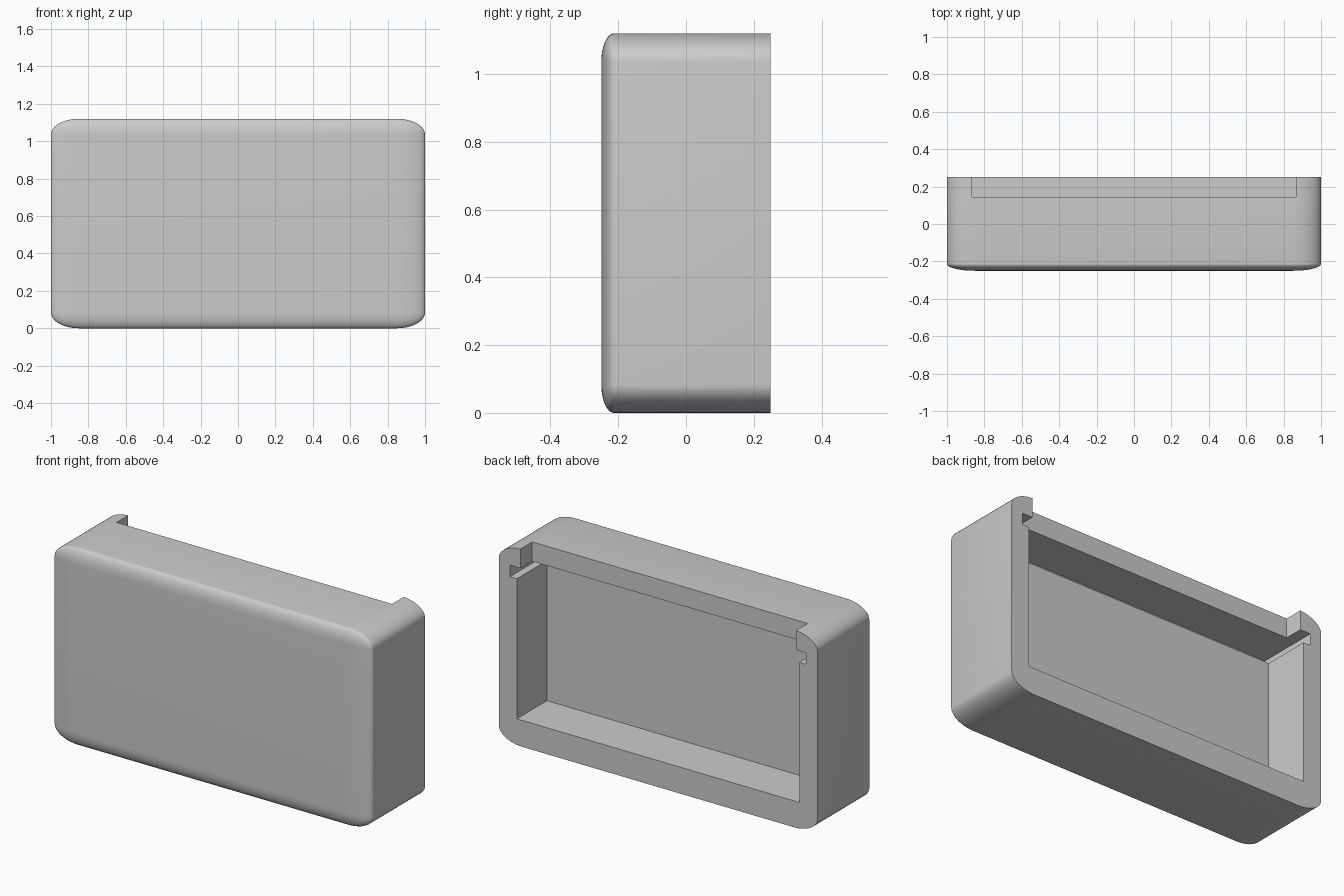
import bpy
import bmesh
from math import radians

default = bpy.data.objects.get("Cube")
if default:
    bpy.data.objects.remove(default, do_unlink=True)

# Single grey plastic
grey = bpy.data.materials.new("grey_plastic")
grey.use_nodes = True
colour = (0.6, 0.6, 0.6, 1)
grey.diffuse_color = colour
grey.node_tree.nodes["Principled BSDF"].inputs["Base Color"].default_value = colour

WIDTH, DEPTH, HEIGHT = 2.0, 0.5, 1.12


def add_object(name, bm):
    mesh = bpy.data.meshes.new(name)
    bm.to_mesh(mesh)
    bm.free()
    mesh.materials.append(grey)
    obj = bpy.data.objects.new(name, mesh)
    bpy.context.collection.objects.link(obj)
    return obj


def rounded_shell():
    """Unit cube rounded on all edges but the rear rim, then stretched."""
    bm = bmesh.new()
    bmesh.ops.create_cube(bm, size=1)
    edges = [e for e in bm.edges if not all(v.co.y > 0 for v in e.verts)]
    bmesh.ops.bevel(bm, geom=edges, offset=0.075, segments=12,
                    profile=0.5, affect='EDGES')
    for v in bm.verts:
        v.co.x *= WIDTH
        v.co.y *= DEPTH
        v.co.z = (v.co.z + 0.5) * HEIGHT
    return add_object("housing", bm)


def carve(target, name, half_width, y0, y1, z0, z1):
    """Cut a box, centred in x, out of the target."""
    bm = bmesh.new()
    bmesh.ops.create_cube(bm, size=1)
    for v in bm.verts:
        v.co.x *= 2 * half_width
        v.co.y = y1 if v.co.y > 0 else y0
        v.co.z = z1 if v.co.z > 0 else z0
    cutter = add_object(name, bm)
    cutter.hide_render = True
    mod = target.modifiers.new(name, 'BOOLEAN')
    mod.operation = 'DIFFERENCE'
    mod.solver = 'EXACT'
    mod.object = cutter
    bpy.context.view_layer.objects.active = target
    bpy.ops.object.modifier_apply(modifier=mod.name)
    bpy.data.objects.remove(cutter, do_unlink=True)


housing = rounded_shell()
SLOT_FLOOR, SLOT_TOP = 0.945, 1.01

# Main cavity, open at the back
carve(housing, "cavity_cutter", 0.887, -0.02, 0.4, 0.15, SLOT_FLOOR + 0.02)
# Wider, deeper sliding slot along the top of the cavity
carve(housing, "slot_cutter", 0.93, -0.10, 0.4, SLOT_FLOOR, SLOT_TOP)
# Notch through the rear of the top wall
carve(housing, "notch_cutter", 0.865, 0.145, 0.4, SLOT_TOP - 0.02, 1.3)

bpy.ops.object.select_all(action='DESELECT')
housing.select_set(True)
bpy.context.view_layer.objects.active = housing
bpy.ops.object.shade_smooth_by_angle(angle=radians(30))
